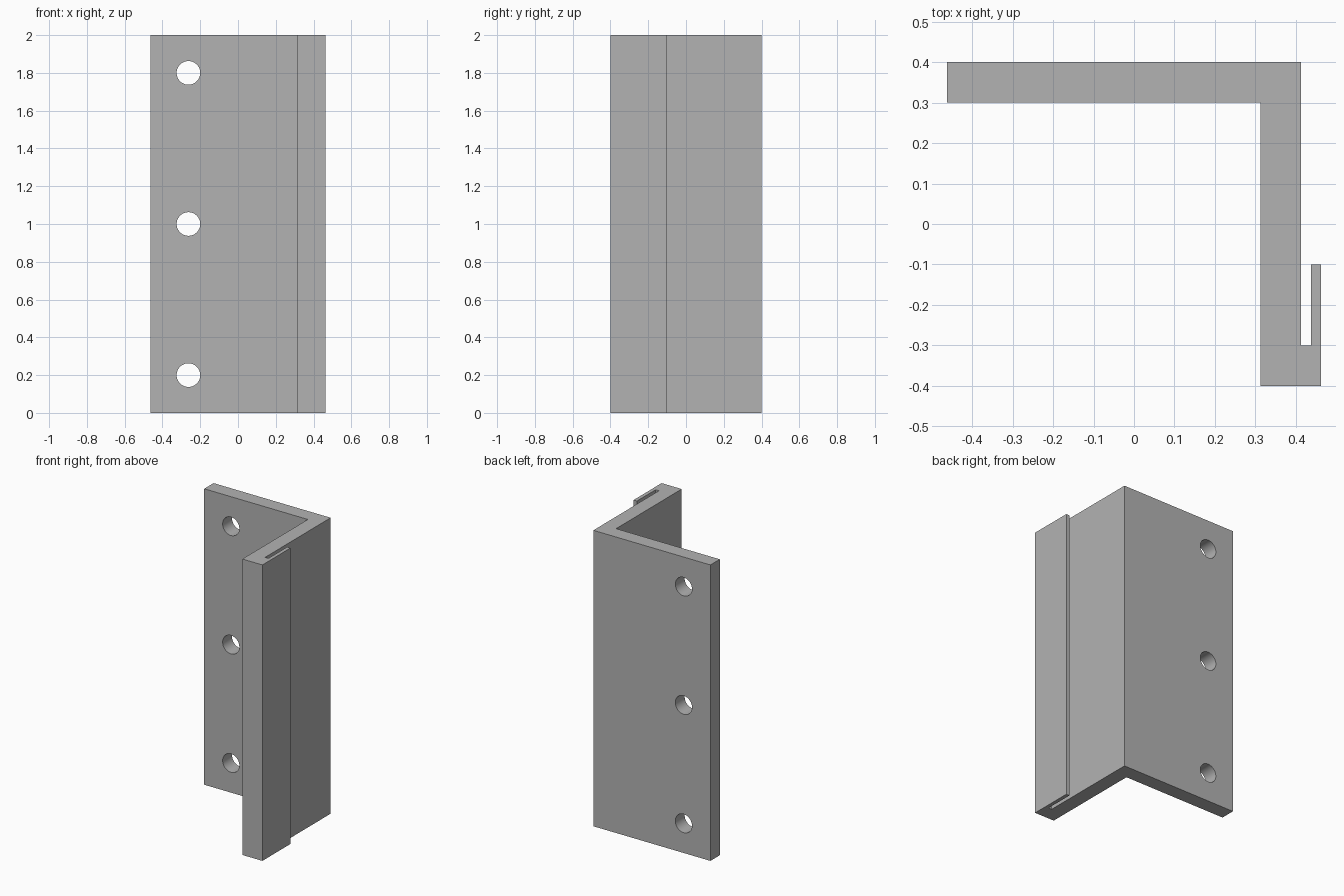
import bpy
import bmesh
from mathutils import Matrix, Vector

old = bpy.data.objects.get("Cube")
if old:
    bpy.data.objects.remove(old, do_unlink=True)

HEIGHT = 2.0

# Single grey material
grey = bpy.data.materials.new("plain grey")
grey.use_nodes = True
colour = (0.45, 0.45, 0.45, 1)
grey.diffuse_color = colour
grey.node_tree.nodes["Principled BSDF"].inputs["Base Color"].default_value = colour


def make_object(name, bm):
    bmesh.ops.recalc_face_normals(bm, faces=bm.faces)
    mesh = bpy.data.meshes.new(name)
    bm.to_mesh(mesh)
    bm.free()
    mesh.materials.append(grey)
    obj = bpy.data.objects.new(name, mesh)
    bpy.context.collection.objects.link(obj)
    return obj


# Angle bracket: L section with a hooked lip, extruded upward
profile = [
    (-0.4625, 0.4), (-0.4625, 0.3), (0.3125, 0.3), (0.3125, -0.4),
    (0.4625, -0.4), (0.4625, -0.1), (0.4375, -0.1), (0.4375, -0.3),
    (0.4125, -0.3), (0.4125, 0.4),
]
bm = bmesh.new()
base = bm.faces.new([bm.verts.new((x, y, 0)) for x, y in profile])
top = bmesh.ops.extrude_face_region(bm, geom=[base])["geom"]
bmesh.ops.translate(bm, vec=(0, 0, HEIGHT),
                    verts=[v for v in top if isinstance(v, bmesh.types.BMVert)])
bracket = make_object("angle_bracket", bm)

# Three screw holes through the back plate
bm = bmesh.new()
for z in (0.2, 1.0, 1.8):
    place = Matrix.Translation(Vector((-0.2625, 0.35, z))) @ Matrix.Rotation(1.5707963, 4, "X")
    bmesh.ops.create_cone(bm, cap_ends=True, segments=48, radius1=0.0625,
                          radius2=0.0625, depth=0.3, matrix=place)
cutter = make_object("screw_hole_cutter", bm)
cutter.hide_render = True
cutter.hide_viewport = True

cut = bracket.modifiers.new("screw_holes", "BOOLEAN")
cut.operation = "DIFFERENCE"
cut.solver = "EXACT"
cut.object = cutter

# Smooth the hole walls while keeping the edges crisp
bpy.ops.object.select_all(action="DESELECT")
bracket.select_set(True)
bpy.context.view_layer.objects.active = bracket
bpy.ops.object.modifier_apply(modifier=cut.name)
bpy.data.objects.remove(cutter, do_unlink=True)
bpy.ops.object.shade_smooth_by_angle()
